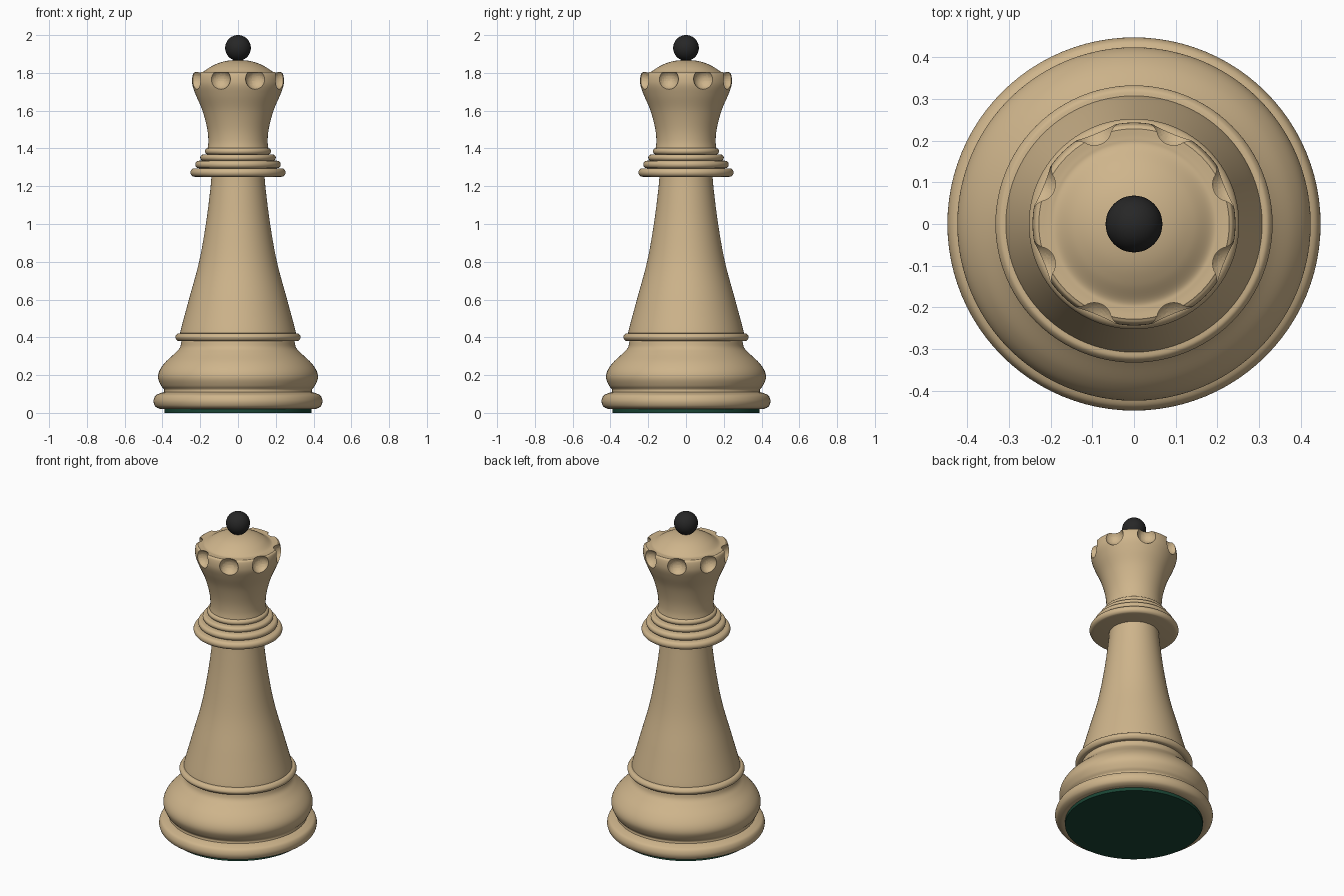
import bpy, bmesh, math
from mathutils import Vector, Matrix

if "Cube" in bpy.data.objects:
    bpy.data.objects.remove(bpy.data.objects["Cube"])


def material(name, color):
    m = bpy.data.materials.new(name)
    m.diffuse_color = color
    m.use_nodes = True
    m.node_tree.nodes["Principled BSDF"].inputs["Base Color"].default_value = m.diffuse_color
    return m


WOOD = material("wood", (0.62, 0.46, 0.26, 1))
BLACK = material("black", (0.02, 0.02, 0.02, 1))
FELT = material("felt", (0.01, 0.06, 0.035, 1))


def spline(pts, n=6):
    """Smooth curve through the given (radius, z) points."""
    p = [Vector(q) for q in pts]
    if len(p) < 3:
        return p
    p = [2 * p[0] - p[1]] + p + [2 * p[-1] - p[-2]]
    out = []
    for a, b, c, d in zip(p, p[1:], p[2:], p[3:]):
        for i in range(n):
            t = i / n
            out.append(0.5 * (2 * b + (c - a) * t + (2 * a - 5 * b + 4 * c - d) * t * t
                              + (3 * b - a - 3 * c + d) * t ** 3))
    return out + [p[-2]]


def finish(bm, name, mat):
    me = bpy.data.meshes.new(name)
    bmesh.ops.recalc_face_normals(bm, faces=bm.faces)
    bm.to_mesh(me)
    bm.free()
    ob = bpy.data.objects.new(name, me)
    bpy.context.collection.objects.link(ob)
    me.materials.append(mat)
    return ob


def smooth(ob, angle=35):
    bpy.ops.object.select_all(action='DESELECT')
    ob.select_set(True)
    bpy.context.view_layer.objects.active = ob
    bpy.ops.object.shade_smooth_by_angle(angle=math.radians(angle))


def lathe(name, curves, mat, sides=96):
    """Closed turned solid; each curve is smooth, corners lie between curves."""
    prof = [Vector((0, curves[0][0][1]))]
    for c in curves:
        for q in spline(c):
            if (q - prof[-1]).length > 1e-4:
                prof.append(q)
    if prof[-1].x > 1e-4:
        prof.append(Vector((0, prof[-1].y)))
    bm = bmesh.new()
    rings = []
    for r, z in prof:
        if r < 1e-4:
            rings.append([bm.verts.new((0, 0, z))] * sides)
        else:
            rings.append([bm.verts.new((r * math.cos(2 * math.pi * i / sides),
                                        r * math.sin(2 * math.pi * i / sides), z))
                          for i in range(sides)])
    for a, b in zip(rings, rings[1:]):
        for i in range(sides):
            j = (i + 1) % sides
            bm.faces.new(dict.fromkeys((a[i], a[j], b[j], b[i])))
    ob = finish(bm, name, mat)
    smooth(ob)
    return ob


# Felt pad under the base
lathe("felt_pad", [[(0.39, 0), (0.39, 0.03)]], FELT)

# Base: foot ring, groove, bulge, upper ring
lathe("base", [
    [(0.39, 0.02), (0.415, 0.022), (0.438, 0.035), (0.447, 0.062), (0.438, 0.09),
     (0.415, 0.103), (0.392, 0.11)],
    [(0.392, 0.11), (0.392, 0.125), (0.408, 0.145), (0.423, 0.185), (0.415, 0.225),
     (0.385, 0.268), (0.335, 0.315), (0.308, 0.345), (0.299, 0.38)],
    [(0.299, 0.38), (0.32, 0.382), (0.332, 0.40), (0.322, 0.418), (0.305, 0.422)],
], WOOD)

# Tapered stem
lathe("stem", [[(0.307, 0.41), (0.303, 0.44), (0.26, 0.60), (0.206, 0.80), (0.17, 1.0),
                (0.147, 1.18), (0.14, 1.26)]], WOOD)

# Stacked collar rings
for i, (r, z0, z1) in enumerate([(0.252, 1.25, 1.295), (0.226, 1.295, 1.335),
                                 (0.2, 1.335, 1.368), (0.175, 1.368, 1.402)]):
    h = (z1 - z0) / 2
    arc = [(r - h + h * math.sin(a), z0 + h - h * math.cos(a))
           for a in (math.pi * k / 6 for k in range(7))]
    lathe(f"collar_ring_{i + 1}", [arc], WOOD)

# Flared crown with domed top
crown = lathe("crown", [
    [(0.163, 1.385), (0.157, 1.44), (0.164, 1.51), (0.188, 1.60), (0.222, 1.68),
     (0.24, 1.73), (0.243, 1.765), (0.238, 1.795), (0.228, 1.804)],
    [(0.228, 1.804), (0.205, 1.803), (0.185, 1.806), (0.145, 1.832), (0.1, 1.853),
     (0.05, 1.865), (0, 1.868)],
], WOOD)

# Eight scallops cut into the crown rim
bm = bmesh.new()
for k in range(8):
    a = math.pi / 8 + k * math.pi / 4
    bmesh.ops.create_uvsphere(bm, u_segments=32, v_segments=20, radius=0.056,
                              matrix=Matrix.Translation((0.25 * math.cos(a),
                                                         0.25 * math.sin(a), 1.767)))
cutter = finish(bm, "scallop_cutter", WOOD)
cutter.hide_render = True
mod = crown.modifiers.new("scallops", 'BOOLEAN')
mod.operation = 'DIFFERENCE'
mod.solver = 'EXACT'
mod.object = cutter
bpy.context.view_layer.objects.active = crown
bpy.ops.object.modifier_apply(modifier=mod.name)
bpy.data.objects.remove(cutter)
smooth(crown)

# Finial ball
bm = bmesh.new()
bmesh.ops.create_uvsphere(bm, u_segments=48, v_segments=24, radius=0.068,
                          matrix=Matrix.Translation((0, 0, 1.932)))
smooth(finish(bm, "finial_ball", BLACK))
